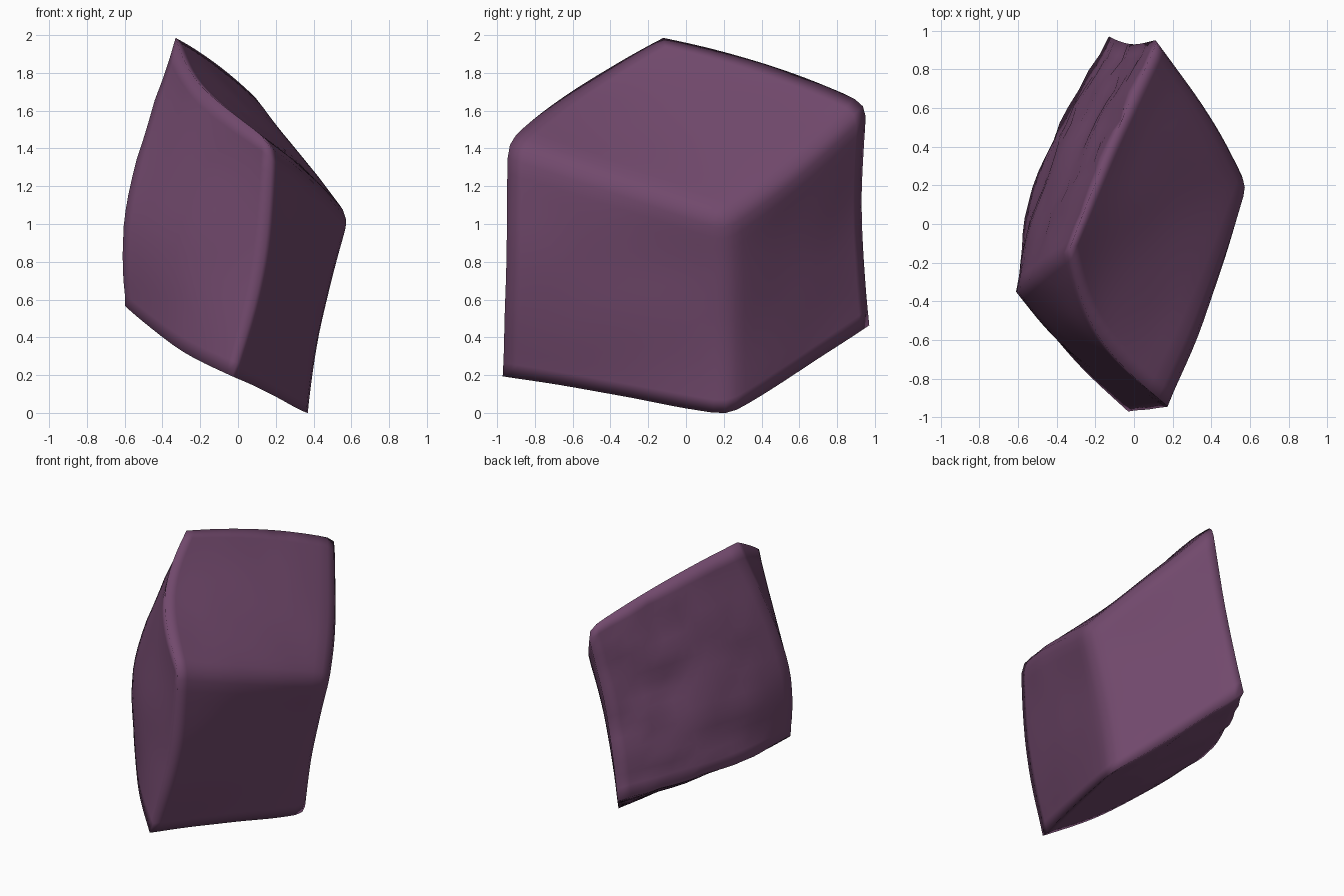
import bpy
import bmesh
from mathutils import Vector, noise

if "Cube" in bpy.data.objects:
    bpy.data.objects.remove(bpy.data.objects["Cube"], do_unlink=True)

# Eight corners of the skewed block, keyed by their place on a unit cube
CORNERS = {
    (1, 1, 1): (.60, .20, 1.04),      # outer left corner
    (-1, 1, 1): (.18, -.95, 1.45),    # front upper
    (1, -1, 1): (.13, .96, 1.65),     # back upper
    (-1, -1, 1): (-.33, -.12, 2.0),   # peak
    (1, 1, -1): (.39, .22, 0),        # foot
    (-1, 1, -1): (-.03, -.97, .21),   # front lower
    (1, -1, -1): (-.13, .97, .48),    # back lower
    (-1, -1, -1): (-.60, -.35, .58),  # outer right corner
}
# Points the twelve edges pass through halfway
BENDS = {
    (0, 1, 1): (.425, -.36, 1.24),
    (1, 0, 1): (.41, .57, 1.30),
    (1, 1, 0): (.47, .22, .55),
    (-1, 0, 1): (-.19, -.57, 1.745),
    (0, -1, 1): (-.11, .43, 1.86),
    (0, 1, -1): (.18, -.38, .11),
    (1, 0, -1): (.12, .60, .24),
    (-1, 1, 0): (.13, -.95, .80),
    (1, -1, 0): (0, .93, 1.12),
    (0, -1, -1): (-.50, .27, .55),
    (-1, 0, -1): (-.32, -.69, .36),
    (-1, -1, 0): (-.58, -.32, 1.17),
}


def between(key, axis):
    """The two neighbours of a key along one free axis."""
    return [key[:axis] + (s,) + key[axis + 1:] for s in (-1, 1)]


def total(keys):
    return sum((place(k) for k in keys), Vector())


def place(key):
    free = [i for i in range(3) if key[i] == 0]
    if not free:
        return Vector(CORNERS[key])
    if len(free) == 1:
        # Overshoot so that the smoothed edge passes through the bend
        return Vector(BENDS[key]) * 1.5 - total(between(key, free[0])) / 4
    # Face middle blended from its four edges and four corners
    mids = [k for axis in free for k in between(key, axis)]
    ends = [k for mid in between(key, free[0]) for k in between(mid, free[1])]
    return total(mids) / 2 - total(ends) / 4


# Control cage: a cube cut once along each axis, moved to the rock's shape
bm = bmesh.new()
bmesh.ops.create_cube(bm, size=2)
bmesh.ops.subdivide_edges(bm, edges=bm.edges[:], cuts=1, use_grid_fill=True)
crease = bm.edges.layers.float.new("crease_edge")
keys = {v: tuple(round(c) for c in v.co) for v in bm.verts}
for edge in bm.edges:
    ends = [keys[v] for v in edge.verts]
    if all(k.count(0) < 2 for k in ends):
        # Ridges meeting at the outer left corner are worn softer
        edge[crease] = .45 if all(k.count(1) > 1 for k in ends) else 1
for v, key in keys.items():
    v.co = place(key)
bm.normal_update()
bmesh.ops.recalc_face_normals(bm, faces=bm.faces[:])
mesh = bpy.data.meshes.new("rock")
bm.to_mesh(mesh)
bm.free()
rock = bpy.data.objects.new("rock", mesh)
bpy.context.collection.objects.link(rock)

# Round the faces while keeping the ridges
bpy.context.view_layer.objects.active = rock
rock.select_set(True)
sub = rock.modifiers.new("rounding", 'SUBSURF')
sub.levels = sub.render_levels = 3
bpy.ops.object.modifier_apply(modifier=sub.name)

# Gentle dents all over, and rougher broken stone on the -x side
bm = bmesh.new()
bm.from_mesh(rock.data)
bm.normal_update()
moves = []
for v in bm.verts:
    n, p = v.normal, v.co
    rough = max(0, min(1, -n.x * 1.6 - .4)) * max(0, min(1, .5 + p.y))
    dent = .008 * noise.noise(p * 2.6)
    chip = .03 * noise.noise(p * 4.5)
    crack = .015 * max(0, 1 - abs(noise.noise(p * 2.8 + Vector((4, 2, 7)))) / .12)
    moves.append(n * (dent + rough * (chip - crack)))
for v, move in zip(bm.verts, moves):
    v.co += move

# Stand the rock on the ground
low = min(v.co.z for v in bm.verts)
for v in bm.verts:
    v.co.z -= low
bm.to_mesh(rock.data)
bm.free()
bpy.ops.object.shade_smooth()

# One flat stone colour
stone = bpy.data.materials.new("dusky purple stone")
stone.use_nodes = True
colour = (.165, .066, .150, 1)
stone.diffuse_color = colour
stone.node_tree.nodes["Principled BSDF"].inputs["Base Color"].default_value = colour
rock.data.materials.append(stone)
